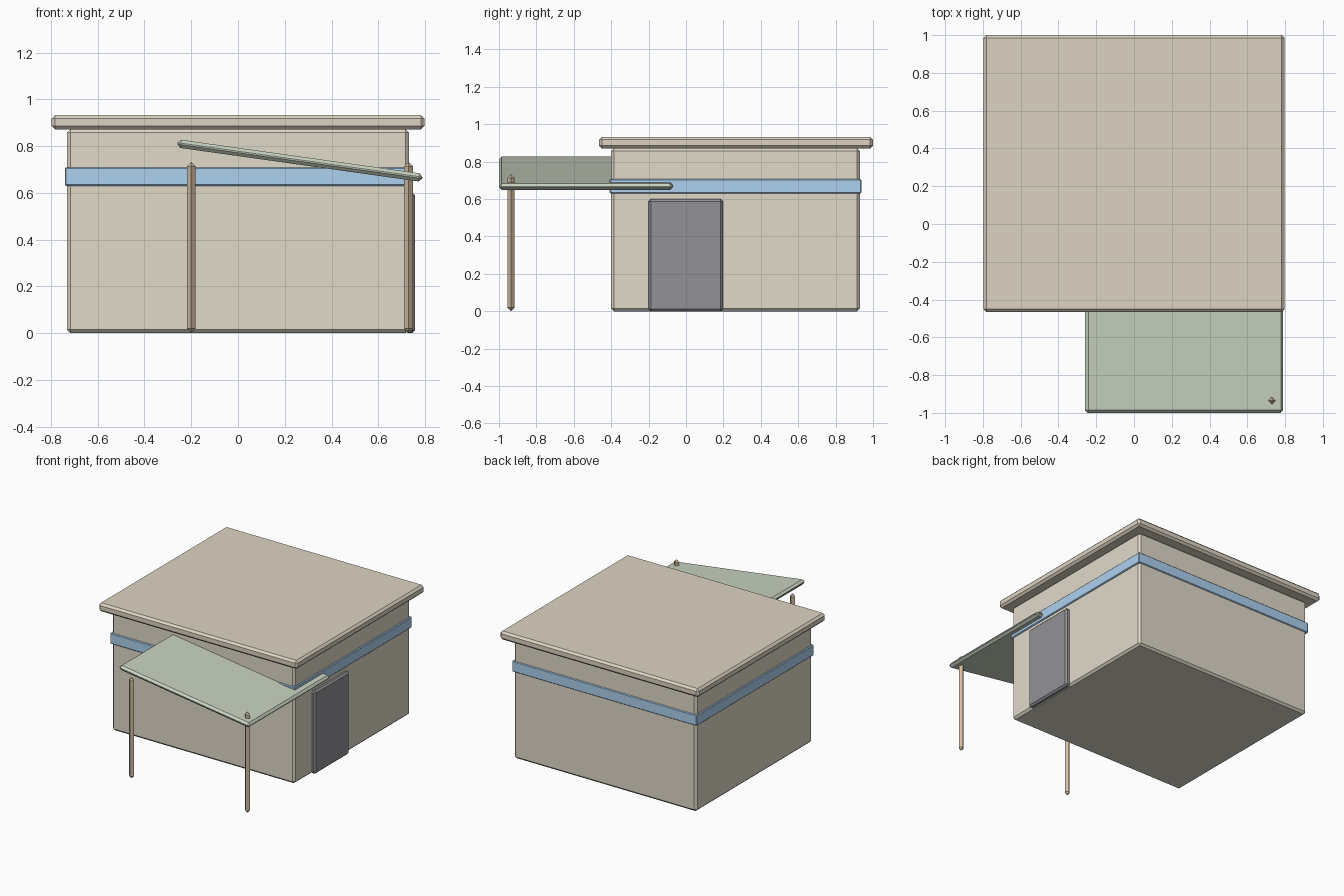
import bpy, bmesh, math
from mathutils import Matrix

if "Cube" in bpy.data.objects:
    bpy.data.objects.remove(bpy.data.objects["Cube"])


def material(name, rgb):
    m = bpy.data.materials.new(name)
    m.diffuse_color = (*rgb, 1)
    m.use_nodes = True
    m.node_tree.nodes["Principled BSDF"].inputs["Base Color"].default_value = m.diffuse_color
    return m


TAN = material("tan_plaster", (0.75, 0.70, 0.59))
ROOF = material("roof_tan", (0.72, 0.65, 0.54))
BLUE = material("blue_trim", (0.42, 0.64, 0.87))
GREEN = material("green_sheet", (0.58, 0.65, 0.53))
WOOD = material("wood", (0.66, 0.52, 0.38))
DARK = material("dark_door", (0.29, 0.29, 0.31))


def finish(name, bm, mat):
    bmesh.ops.recalc_face_normals(bm, faces=bm.faces)
    me = bpy.data.meshes.new(name)
    bm.to_mesh(me)
    bm.free()
    me.materials.append(mat)
    ob = bpy.data.objects.new(name, me)
    bpy.context.collection.objects.link(ob)
    return ob


def box(name, lo, hi, bevel, mat):
    """Chamfered box between two corners, origin at its centre."""
    size = [b - a for a, b in zip(lo, hi)]
    bm = bmesh.new()
    bmesh.ops.create_cube(bm, size=1, matrix=Matrix.Diagonal((*size, 1)))
    bmesh.ops.bevel(bm, geom=bm.edges[:], offset=bevel, segments=1,
                    affect='EDGES', profile=0.5)
    ob = finish(name, bm, mat)
    ob.location = [(a + b) / 2 for a, b in zip(lo, hi)]
    return ob


def post(name, x, y, height, r, mat):
    """Diamond-section post with pointed ends."""
    bm = bmesh.new()
    bmesh.ops.create_cone(bm, cap_ends=True, segments=4, radius1=r, radius2=r,
                          depth=height - 2 * r)
    caps = [f for f in bm.faces if abs(f.normal.z) > 0.9]
    for v in bmesh.ops.poke(bm, faces=caps)["verts"]:
        v.co.z += math.copysign(r, v.co.z)
    ob = finish(name, bm, mat)
    ob.location = (x, y, height / 2)
    return ob


# Building
box("walls", (-0.732, -0.40, 0), (0.732, 0.93, 0.872), 0.015, TAN)
box("flat_roof", (-0.797, -0.465, 0.87), (0.797, 1.0, 0.932), 0.015, ROOF)
box("trim_band", (-0.741, -0.409, 0.63), (0.741, 0.937, 0.708), 0.005, BLUE)
box("door", (0.715, -0.20, 0), (0.758, 0.197, 0.60), 0.012, DARK)

# Sloping awning, high on the left
awning = box("awning", (-0.264, -1.0, 0.720), (0.794, -0.07, 0.755), 0.0145, GREEN)
awning.rotation_euler.y = math.radians(8)

# Awning posts
post("left_post", -0.20, -0.935, 0.732, 0.019, WOOD)
post("right_post", 0.73, -0.935, 0.732, 0.019, WOOD)
